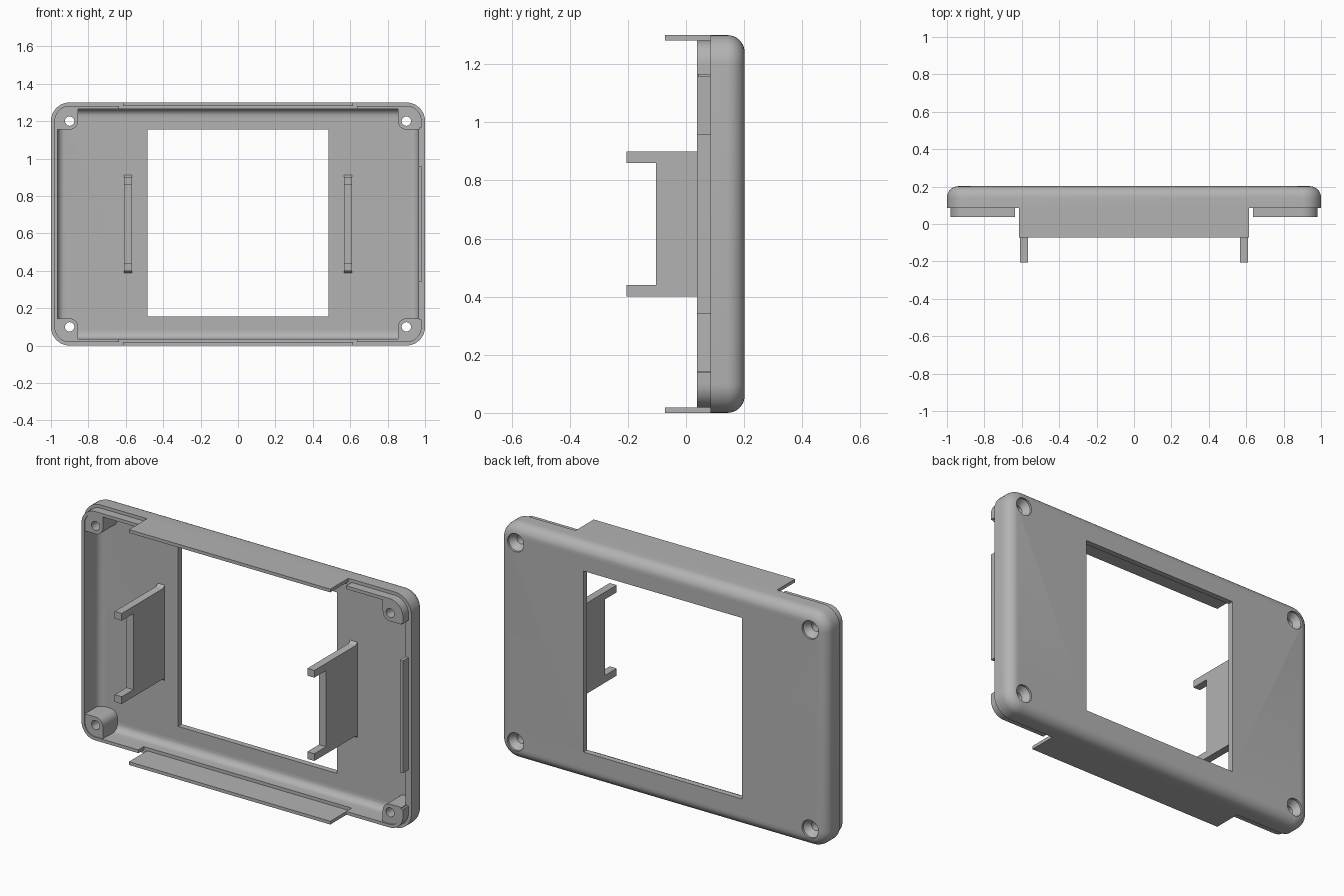
import bpy, bmesh, math

if "Cube" in bpy.data.objects:
    bpy.data.objects.remove(bpy.data.objects["Cube"], do_unlink=True)

GREY = (0.45, 0.45, 0.45, 1)
mat = bpy.data.materials.new("grey plastic")
mat.use_nodes = True
mat.diffuse_color = GREY
mat.node_tree.nodes["Principled BSDF"].inputs["Base Color"].default_value = GREY

HALF_X, HALF_Z, CORNER = 1.0, 0.65, 0.1
RIM, BACK, LIP = 0.085, 0.202, 0.037


def finish(name, bm):
    bmesh.ops.recalc_face_normals(bm, faces=bm.faces[:])
    me = bpy.data.meshes.new(name)
    bm.to_mesh(me)
    bm.free()
    me.materials.append(mat)
    ob = bpy.data.objects.new(name, me)
    bpy.context.collection.objects.link(ob)
    smooth(ob)
    return ob


def smooth(ob):
    ob.data.shade_smooth()
    ob.data.set_sharp_from_angle(angle=math.radians(32))


def add_loft(bm, loops, ring=False):
    """Skin equal-length loops; cap the ends or close into a ring."""
    rows = [[bm.verts.new(p) for p in loop] for loop in loops]
    pairs = list(zip(rows, rows[1:]))
    if ring:
        pairs.append((rows[-1], rows[0]))
    else:
        bm.faces.new(rows[0])
        bm.faces.new(rows[-1])
    n = len(rows[0])
    for a, b in pairs:
        for i in range(n):
            j = (i + 1) % n
            bm.faces.new((a[i], a[j], b[j], b[i]))


def add_box(bm, x0, x1, y0, y1, z0, z1):
    add_loft(bm, [[(x0, y, z0), (x1, y, z0), (x1, y, z1), (x0, y, z1)] for y in (y0, y1)])


def box(name, *bounds):
    bm = bmesh.new()
    add_box(bm, *bounds)
    return finish(name, bm)


def arc(r, start, steps=10, span=90):
    return [(r * math.cos(math.radians(start + span * i / steps)),
             r * math.sin(math.radians(start + span * i / steps))) for i in range(steps + 1)]


def rounded_outline(inset, y):
    """Rounded rectangle of the case outline, moved inward."""
    cx, cz = HALF_X - CORNER, HALF_Z - CORNER
    corners = ((1, 1), (-1, 1), (-1, -1), (1, -1))
    return [(sx * cx + px, y, HALF_Z + sz * cz + pz)
            for k, (sx, sz) in enumerate(corners)
            for px, pz in arc(CORNER - inset, 90 * k)]


def cut(ob, cutter):
    mod = ob.modifiers.new("cut", "BOOLEAN")
    mod.object = cutter
    mod.solver = "EXACT"
    dg = bpy.context.evaluated_depsgraph_get()
    me = bpy.data.meshes.new_from_object(ob.evaluated_get(dg))
    ob.modifiers.clear()
    ob.data = me
    smooth(ob)


# Case shell: outer wall with rounded back edge, inner wall with fillet
outer, inner = 0.06, 0.04
wall, floor = 0.035, 0.17
profile = [(inner + wall - px, floor - inner + py) for px, py in reversed(arc(inner, 0, 6))]
profile += [(wall, RIM), (0, RIM)]
profile += [(outer - px, BACK - outer + py) for px, py in arc(outer, 0, 8)]
bm = bmesh.new()
add_loft(bm, [rounded_outline(i, y) for i, y in profile])
shell = finish("case_shell", bm)

# Window and countersunk screw hole cutter
holes = [(sx, sz) for sx in (-1, 1) for sz in (-1, 1)]
HX, HZ = HALF_X - CORNER, HALF_Z - CORNER
bm = bmesh.new()
add_box(bm, -0.485, 0.485, 0.1, 0.3, 0.155, 1.155)
for sx, sz in holes:
    add_loft(bm, [[(sx * HX + px, y, HALF_Z + sz * HZ + pz)
                   for px, pz in arc(r, 0, 24, 360)[:-1]]
                  for r, y in ((0.025, -0.1), (0.025, 0.155), (0.05, 0.19), (0.05, 0.3))])
hole_cutter = finish("hole_cutter", bm)
hole_cutter.hide_render = True
cut(shell, hole_cutter)

# Screw bosses in the four corners
for sx, sz in holes:
    outline = arc(0.07, 0) + [(-0.045, 0.07)] + arc(0.045, 180) + [(0.07, -0.045)]
    bm = bmesh.new()
    add_loft(bm, [[(sx * (HX + px), y, HALF_Z + sz * (HZ + pz)) for px, pz in outline]
                  for y in (0.042, 0.18)])
    side = "left" if sx > 0 else "right"
    level = "top" if sz > 0 else "bottom"
    boss = finish(f"{level}_{side}_screw_boss", bm)
    cut(boss, hole_cutter)

# Raised locating lip, interrupted at top, bottom and one side
bm = bmesh.new()
add_loft(bm, [rounded_outline(i, y) for i, y in
              ((0.018, LIP), (0.036, LIP), (0.036, 0.1), (0.018, 0.1))], ring=True)
lip = finish("locating_lip", bm)
bm = bmesh.new()
add_box(bm, -0.635, 0.635, 0, RIM, -0.1, 1.4)
for z0, z1 in ((0.14, 0.34), (0.96, 1.165)):
    add_box(bm, 0.9, 1.1, 0, RIM, z0, z1)
gap_cutter = finish("gap_cutter", bm)
cut(lip, gap_cutter)
for cutter in (hole_cutter, gap_cutter):
    bpy.data.objects.remove(cutter, do_unlink=True)

# Long flaps along the top and bottom edges
for name, z in (("bottom_flap", 0), ("top_flap", 1.282)):
    box(name, -0.615, 0.615, -0.073, 0.1, z, z + 0.018)

# Pronged brackets either side of the window, flared at the base
half = [(0.172, 0.265), (0.16, 0.253), (0.15, 0.25), (-0.205, 0.25), (-0.205, 0.21), (-0.103, 0.21)]
outline = half + [(y, -z) for y, z in reversed(half)]
for name, s in (("left_bracket", 1), ("right_bracket", -1)):
    bm = bmesh.new()
    add_loft(bm, [[(s * x, y, HALF_Z + z) for y, z in outline] for x in (0.567, 0.61)])
    finish(name, bm)
